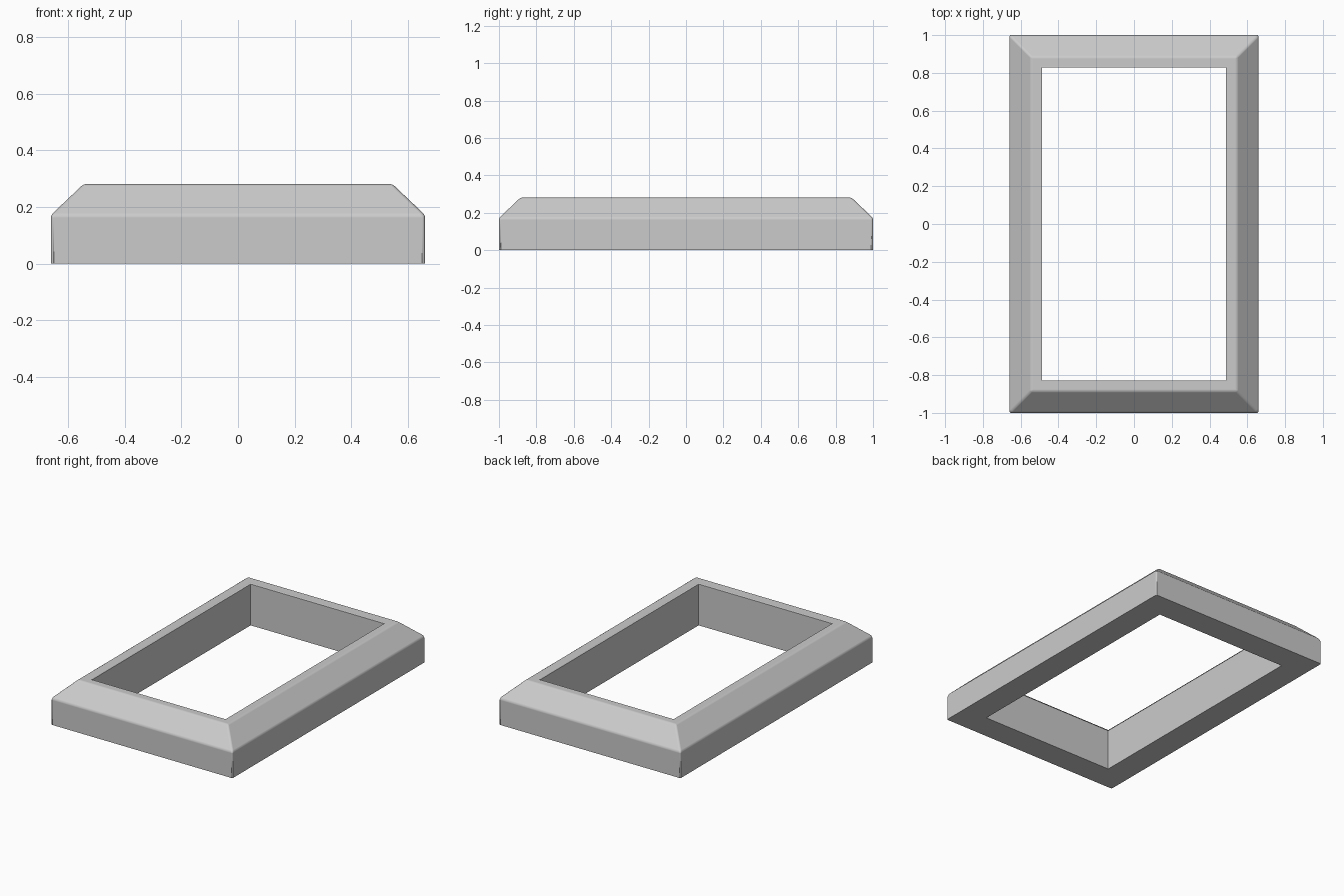
import bpy, bmesh

cube = bpy.data.objects.get("Cube")
if cube:
    bpy.data.objects.remove(cube, do_unlink=True)

HALF_X, HALF_Y = 0.66, 1.0
# Cross-section of the moulding: inset from the outer edge, height
PROFILE = [(0, 0), (0, 0.172), (0.115, 0.281), (0.172, 0.281), (0.172, 0)]

grey = bpy.data.materials.new("plain grey")
grey.use_nodes = True
colour = (0.6, 0.6, 0.6, 1)
grey.diffuse_color = colour
grey.node_tree.nodes["Principled BSDF"].inputs["Base Color"].default_value = colour

# Mitred frame: one rectangular ring per profile point, joined by quads
bm = bmesh.new()
corners = [(-1, -1), (1, -1), (1, 1), (-1, 1)]
rings = [[bm.verts.new((sx * (HALF_X - inset), sy * (HALF_Y - inset), z))
          for sx, sy in corners] for inset, z in PROFILE]
for a, b in zip(rings, rings[1:] + rings[:1]):
    for i in range(4):
        j = (i + 1) % 4
        bm.faces.new((a[i], a[j], b[j], b[i]))
bmesh.ops.recalc_face_normals(bm, faces=bm.faces)

# Soften the outer corners, mitre ridges and upper rims; base and opening corners stay sharp
outer = {v for ring in rings[:3] for v in ring}
weight = bm.edges.layers.float.new("bevel_weight_edge")
for e in bm.edges:
    on_base = all(v.co.z < 0.01 for v in e.verts)
    inner_rim = all(v in rings[3] for v in e.verts)
    if inner_rim or (not on_base and all(v in outer for v in e.verts)):
        e[weight] = 1.0

mesh = bpy.data.meshes.new("frame")
bm.to_mesh(mesh)
bm.free()
mesh.materials.append(grey)
frame = bpy.data.objects.new("frame", mesh)
bpy.context.collection.objects.link(frame)

bevel = frame.modifiers.new("soft edges", "BEVEL")
bevel.limit_method = "WEIGHT"
bevel.width = 0.01
bevel.segments = 3
bevel.harden_normals = True

bpy.context.view_layer.objects.active = frame
frame.select_set(True)
bpy.ops.object.shade_smooth_by_angle(angle=0.6)
